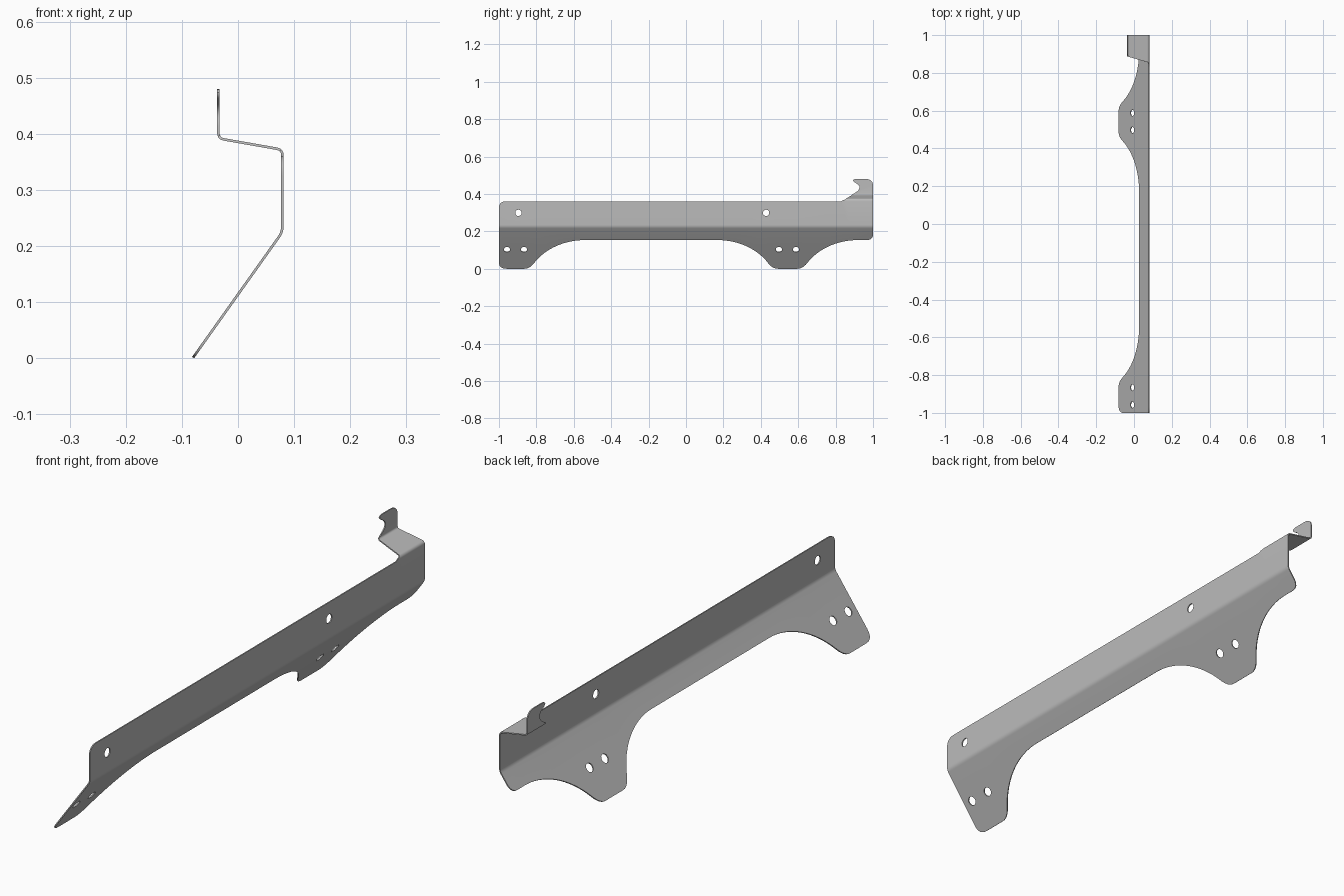
import bpy, bmesh, math
from mathutils import Vector

cube = bpy.data.objects.get("Cube")
if cube:
    bpy.data.objects.remove(cube)

THICK = 0.0045
SLANT = 0.814          # height gained per unit of length on the sloped web

# Folded section: (flat coordinate, x, z) at each corner of the sheet
SECTION = [(0.0015, -0.080, 0.0015), (0.225, 0.079, 0.225), (0.372, 0.079, 0.372),
           (0.488, -0.035, 0.392), (0.576, -0.035, 0.480)]


def bezier(a, b, c, n):
    """Quadratic curve from a to c, pulled towards b."""
    a, b, c = Vector(a), Vector(b), Vector(c)
    return [a * (1 - u) ** 2 + b * 2 * u * (1 - u) + c * u * u
            for u in (i / n for i in range(n + 1))]


def rounded_section(radius=0.010):
    """Replace every inner corner of the section with a small bend."""
    pts = [Vector(p) for p in SECTION]
    path = [pts[0]]
    for a, b, c in zip(pts, pts[1:], pts[2:]):
        start = b + (a - b) * radius / (a - b).yz.length
        end = b + (c - b) * radius / (c - b).yz.length
        path += bezier(start, b, end, 5)
    return path + [pts[-1]]


def foot_side(edge, side):
    """Concave arc down to a foot, then its rounded lower corner."""
    r, pts = 0.32, []
    for i in range(17):
        a = math.radians(58 * i / 16)
        pts.append((edge + side * (0.28 - r * math.sin(a)),
                    0.155 - r * SLANT * (1 - math.cos(a))))
    return pts + bezier(pts[-1], (edge - side * 0.015, 0.0015),
                        (edge - side * 0.045, 0.0015), 6)[1:]


def hole(y, t, squash):
    r = 0.017
    return [(y + r * math.cos(a), t + r * squash * math.sin(a))
            for a in (math.tau * i / 24 for i in range(24))]


# Flat pattern outline, from the front foot round to the hook and back
outline = bezier((-1, 0.035), (-1, 0.0015), (-0.96, 0.0015), 6)
outline += foot_side(-0.82, 1)[::-1]
outline += foot_side(0.447, -1)
outline += foot_side(0.64, 1)[::-1]
outline += bezier((0.965, 0.155), (1, 0.155), (1, 0.185), 6)
outline += bezier((1, 0.54), (1, 0.576), (0.96, 0.576), 6)
outline += bezier((0.91, 0.576), (0.885, 0.574), (0.898, 0.561), 5)
outline += bezier((0.905, 0.556), (0.945, 0.536), (0.915, 0.510), 8)
outline += [(0.888, 0.492), (0.855, 0.374), (0.83, 0.361)]
outline += bezier((-0.96, 0.361), (-1, 0.361), (-1, 0.325), 6)

holes = [hole(y, 0.104, SLANT) for y in (-0.957, -0.866, 0.497, 0.588)]
holes += [hole(y, 0.299, 1) for y in (-0.896, 0.428)]

# Fill the flat pattern
bm = bmesh.new()
for loop in [outline] + holes:
    verts = [bm.verts.new((0, p[0], p[1])) for p in loop]
    for a, b in zip(verts, verts[1:] + verts[:1]):
        bm.edges.new((a, b))
bmesh.ops.remove_doubles(bm, verts=bm.verts[:], dist=0.0001)
bmesh.ops.triangle_fill(bm, edges=bm.edges[:], use_beauty=True, normal=(1, 0, 0))

# Crease it along the bend lines and fold it
path = rounded_section()
for p in path[1:-1]:
    bmesh.ops.bisect_plane(bm, geom=bm.verts[:] + bm.edges[:] + bm.faces[:],
                           plane_co=(0, 0, p[0]), plane_no=(0, 0, 1), dist=0.00001)
for v in bm.verts:
    t = v.co.z
    for a, b in zip(path, path[1:]):
        if t <= b[0] + 0.00001 or b is path[-1]:
            q = a.lerp(b, (t - a[0]) / (b[0] - a[0]))
            v.co.x, v.co.z = q[1], q[2]
            break
bmesh.ops.recalc_face_normals(bm, faces=bm.faces[:])

mesh = bpy.data.meshes.new("folded_bracket")
bm.to_mesh(mesh)
bm.free()
bracket = bpy.data.objects.new("folded_bracket", mesh)
bpy.context.collection.objects.link(bracket)

# Grey sheet metal
metal = bpy.data.materials.new("grey_metal")
metal.use_nodes = True
colour = (0.5, 0.5, 0.5, 1)
metal.diffuse_color = colour
metal.node_tree.nodes["Principled BSDF"].inputs["Base Color"].default_value = colour
mesh.materials.append(metal)

# Sheet thickness and smooth bends
for other in bpy.context.selected_objects:
    other.select_set(False)
bracket.select_set(True)
bpy.context.view_layer.objects.active = bracket
solid = bracket.modifiers.new("thickness", 'SOLIDIFY')
solid.thickness = THICK
solid.offset = 0
bpy.ops.object.modifier_apply(modifier=solid.name)
bpy.ops.object.shade_smooth_by_angle(angle=math.radians(35))
